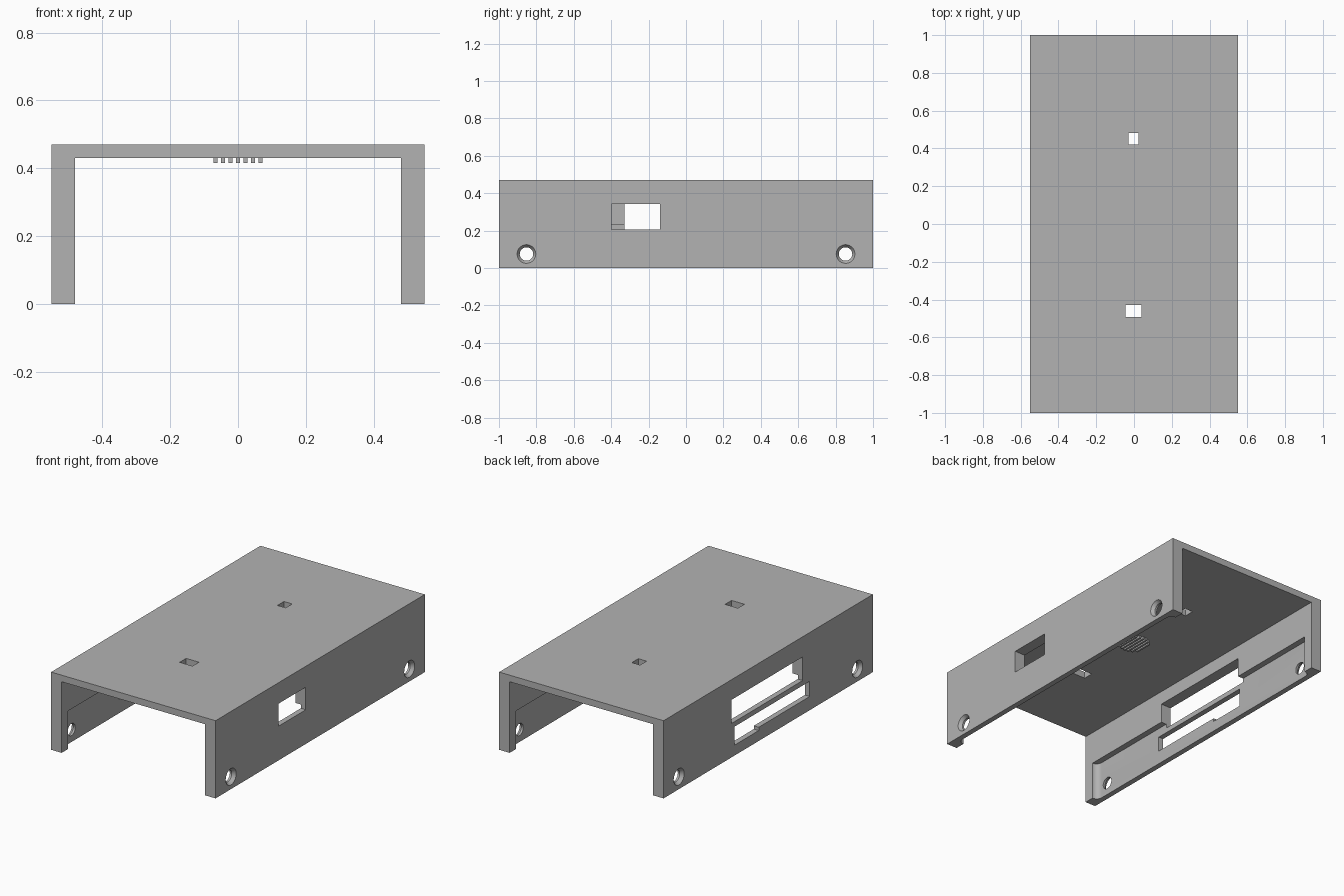
import bpy
import bmesh
from math import sin, cos, pi, sqrt
from mathutils import Vector

if "Cube" in bpy.data.objects:
    bpy.data.objects.remove(bpy.data.objects["Cube"])

W, L, H = 0.55, 1.0, 0.47        # half width, half length, height
INNER, CEIL = 0.48, 0.43         # inner wall face, underside of roof

grey = bpy.data.materials.new("plain grey")
grey.use_nodes = True
grey.diffuse_color = (0.45, 0.45, 0.45, 1)
grey.node_tree.nodes["Principled BSDF"].inputs["Base Color"].default_value = (0.45, 0.45, 0.45, 1)


def make(name, bm):
    bmesh.ops.recalc_face_normals(bm, faces=bm.faces)
    me = bpy.data.meshes.new(name)
    bm.to_mesh(me)
    bm.free()
    me.materials.append(grey)
    ob = bpy.data.objects.new(name, me)
    bpy.context.collection.objects.link(ob)
    return ob


def prism(name, pts, axis, lo, hi):
    """Extrude a 2D outline along an axis; outline uses the other two axes in order."""
    bm = bmesh.new()
    verts = []
    for p in pts:
        co = list(p)
        co.insert(axis, lo)
        verts.append(bm.verts.new(co))
    face = bm.faces.new(verts)
    out = bmesh.ops.extrude_face_region(bm, geom=[face])["geom"]
    move = Vector((0, 0, 0))
    move[axis] = hi - lo
    bmesh.ops.translate(bm, vec=move, verts=[g for g in out if isinstance(g, bmesh.types.BMVert)])
    return make(name, bm)


def rect(a0, a1, b0, b1):
    return [(a0, b0), (a1, b0), (a1, b1), (a0, b1)]


def cut(target, cutter):
    cutter.hide_render = True
    mod = target.modifiers.new("cut", 'BOOLEAN')
    mod.operation = 'DIFFERENCE'
    mod.solver = 'EXACT'
    mod.object = cutter
    bpy.context.view_layer.objects.active = target
    bpy.ops.object.modifier_apply(modifier=mod.name)
    bpy.data.objects.remove(cutter)


# Channel-shaped cover: roof and two side walls
cover = prism("cover", [(-W, 0), (-INNER, 0), (-INNER, CEIL), (INNER, CEIL),
                        (INNER, 0), (W, 0), (W, H), (-W, H)], 1, -L, L)

# Relief along the lower inside of each wall, with rounded ends
DEPTH, END, R = 0.517, 0.94, 0.037
for s in (-1, 1):
    outline = [(s * 0.4, -END)]
    for k in range(9):
        a = -pi / 2 + k * pi / 16
        outline.append((s * (DEPTH - R + R * cos(a)), -END + R + R * sin(a)))
    outline += [(x, -y) for x, y in reversed(outline)]
    cut(cover, prism("relief_cutter", outline, 2, -0.1, 0.23))

# Countersunk screw holes near the four lower corners
for s in (-1, 1):
    for y in (-0.853, 0.853):
        bm = bmesh.new()
        rings = []
        for x, r in ((0.4, 0.036), (0.53, 0.036), (W, 0.05), (0.6, 0.05)):
            rings.append([bm.verts.new((s * x, y + r * cos(k * pi / 16), 0.075 + r * sin(k * pi / 16)))
                          for k in range(32)])
        for a, b in zip(rings, rings[1:]):
            for k in range(32):
                j = (k + 1) % 32
                bm.faces.new((a[k], a[j], b[j], b[k]))
        bm.faces.new(rings[0])
        bm.faces.new(rings[-1])
        cut(cover, make("screw_cutter", bm))

# Side openings: one window, one wide window and one stepped slot
cut(cover, prism("window_cutter", rect(-0.397, -0.138, 0.207, 0.343), 0, 0.4, 0.7))
cut(cover, prism("wide_window_cutter", rect(-0.33, 0.35, 0.205, 0.348), 0, -0.7, -0.4))
cut(cover, prism("slot_cutter", [(-0.397, 0.083), (0.09, 0.083), (0.09, 0.063), (0.32, 0.063),
                                 (0.32, 0.175), (-0.397, 0.175)], 0, -0.7, -0.4))

# Two small openings in the roof
cut(cover, prism("front_roof_cutter", rect(-0.046, 0.04, -0.492, -0.43), 2, 0.3, 0.6))
cut(cover, prism("rear_roof_cutter", rect(-0.03, 0.025, 0.42, 0.482), 2, 0.3, 0.6))

# Round cluster of ribs under the roof
for i in range(7):
    x = -0.066 + 0.022 * i
    half = 0.085 * sqrt(1 - (x / 0.085) ** 2)
    prism("ceiling_rib", rect(x - 0.006, x + 0.006, -half, half), 2, 0.415, CEIL + 0.005)

# Smooth only the curved surfaces
bpy.ops.object.select_all(action='DESELECT')
cover.select_set(True)
bpy.context.view_layer.objects.active = cover
bpy.ops.object.shade_smooth_by_angle(angle=pi / 7)
